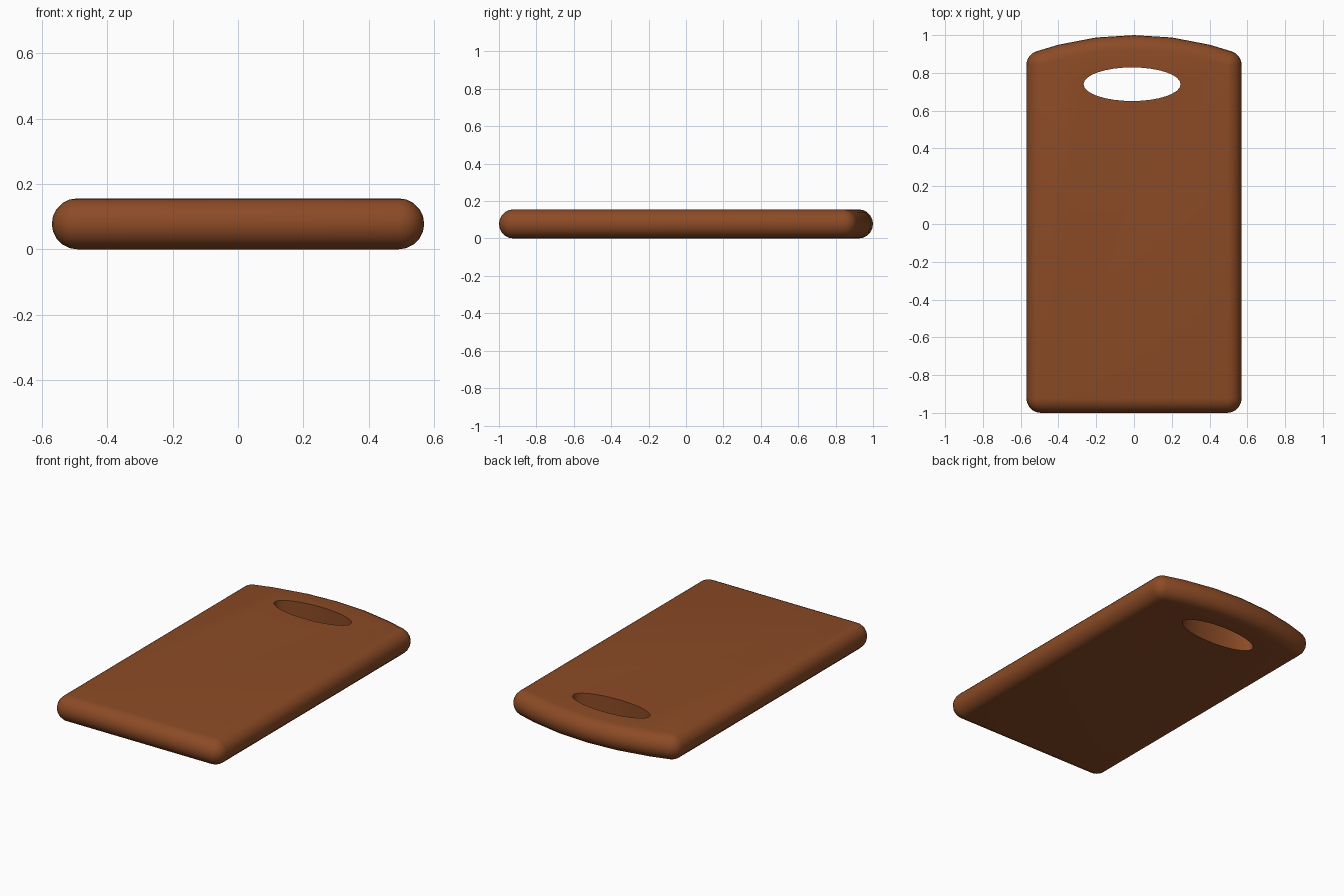
import bpy, bmesh, math

if "Cube" in bpy.data.objects:
    bpy.data.objects.remove(bpy.data.objects["Cube"])

R = 0.078            # edge rounding radius (half thickness)
HX, Y0 = 0.492, -1 + R
ARC, CY = 1.6, -0.6  # curved handle end

wood = bpy.data.materials.new("warm brown wood")
wood.diffuse_color = (0.262, 0.070, 0.019, 1)
wood.use_nodes = True
wood.node_tree.nodes["Principled BSDF"].inputs["Base Color"].default_value = wood.diffuse_color


def make(name, bm):
    bmesh.ops.recalc_face_normals(bm, faces=bm.faces)
    me = bpy.data.meshes.new(name)
    bm.to_mesh(me)
    bm.free()
    ob = bpy.data.objects.new(name, me)
    bpy.context.collection.objects.link(ob)
    me.materials.append(wood)
    return ob


# Core outline as (x, y, outward angle); corners fan through several angles
def fan(x, y, a0, a1, n=5):
    return [(x, y, a0 + (a1 - a0) * i / n) for i in range(n + 1)]


ri = ARC - R
tilt = math.asin(HX / ri)
top_y = CY + ri * math.cos(tilt)
outline = fan(-HX, Y0, -math.pi, -math.pi / 2) + fan(HX, Y0, -math.pi / 2, 0)
outline += fan(HX, top_y, 0, math.pi / 2 - tilt)
for x in (0.4, 0.2, 0, -0.2, -0.4):
    a = math.acos(x / ARC)
    outline.append((ri * math.cos(a), CY + ri * math.sin(a), a))
outline += fan(-HX, top_y, math.pi / 2 + tilt, math.pi)

# Board: stacked offset loops give a fully rounded edge
bm = bmesh.new()
STEPS = 10
loops = []
for i in range(STEPS + 1):
    t = -math.pi / 2 + math.pi * i / STEPS
    d, z = R * math.cos(t), R + R * math.sin(t)
    loops.append([bm.verts.new((x + d * math.cos(a), y + d * math.sin(a), z))
                  for x, y, a in outline])
n = len(outline)
for lo, hi in zip(loops, loops[1:]):
    for j in range(n):
        k = (j + 1) % n
        bm.faces.new((lo[j], lo[k], hi[k], hi[j]))
bm.faces.new(loops[0][::-1])
bm.faces.new(loops[-1])
bmesh.ops.remove_doubles(bm, verts=bm.verts, dist=1e-4)
board = make("cutting_board", bm)

# Oval handle hole
bm = bmesh.new()
bmesh.ops.create_cone(bm, cap_ends=True, segments=32, radius1=1, radius2=1, depth=1)
bmesh.ops.scale(bm, vec=(0.257, 0.089, 1), verts=bm.verts)
bmesh.ops.translate(bm, vec=(-0.01, 0.74, R), verts=bm.verts)
cutter = make("handle_hole_cutter", bm)
mod = board.modifiers.new("handle_hole", 'BOOLEAN')
mod.object, mod.operation, mod.solver = cutter, 'DIFFERENCE', 'EXACT'
bpy.context.view_layer.objects.active = board
board.select_set(True)
bpy.ops.object.modifier_apply(modifier=mod.name)
bpy.data.objects.remove(cutter)
bpy.ops.object.shade_smooth_by_angle(angle=math.radians(40))
